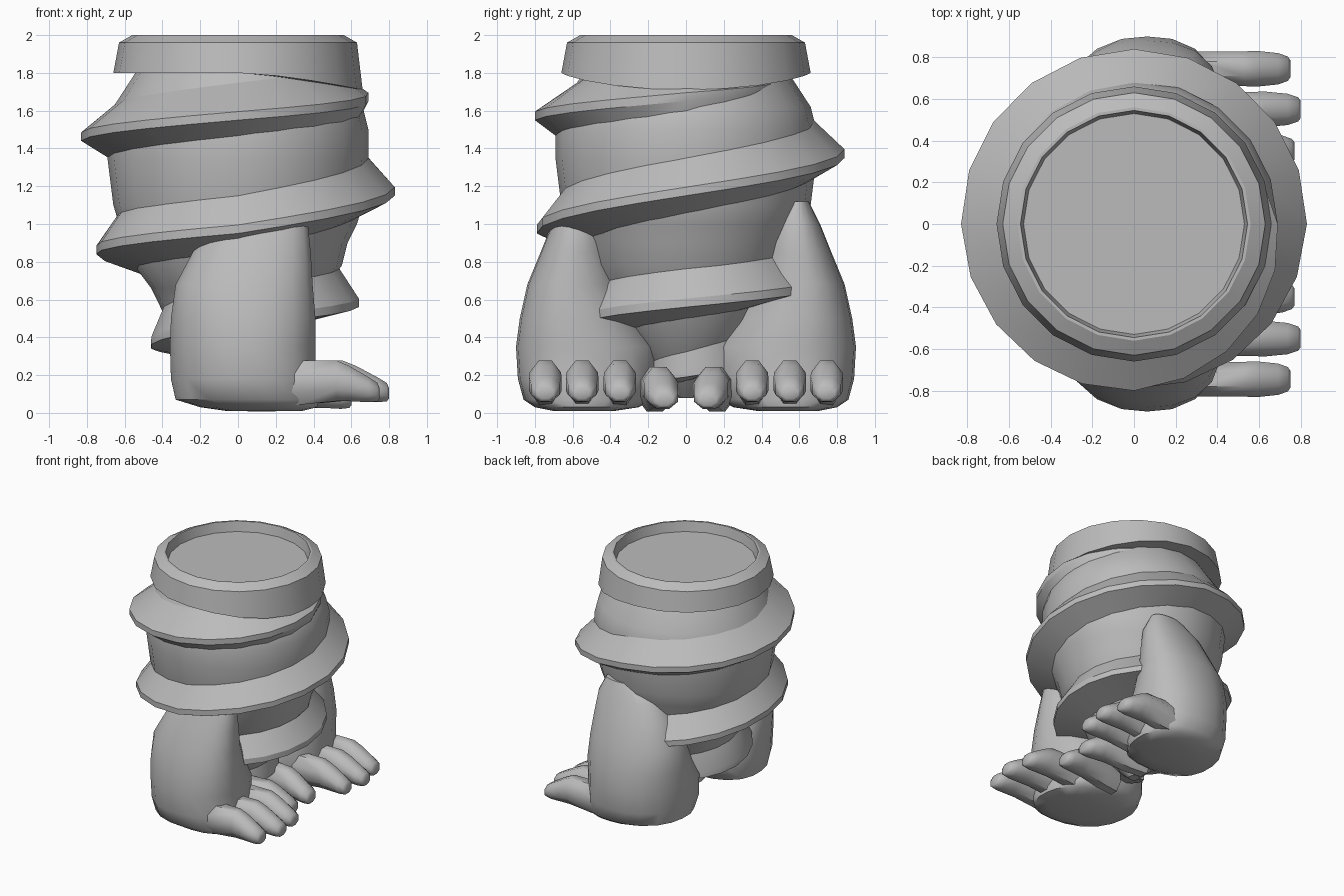
import bpy
import bmesh
from math import sin, cos, pi, radians

if "Cube" in bpy.data.objects:
    bpy.data.objects.remove(bpy.data.objects["Cube"], do_unlink=True)

SIDES = 20
grey = bpy.data.materials.new("plain_grey")
grey.use_nodes = True
grey.diffuse_color = (0.5, 0.5, 0.5, 1)
grey.node_tree.nodes["Principled BSDF"].inputs["Base Color"].default_value = (0.5, 0.5, 0.5, 1)


def lerp_table(table, t):
    """Interpolate rows of (key, values...) at key t."""
    if t <= table[0][0]:
        return table[0][1:]
    for a, b in zip(table, table[1:]):
        if t <= b[0]:
            f = (t - a[0]) / (b[0] - a[0])
            return tuple(p + (q - p) * f for p, q in zip(a[1:], b[1:]))
    return table[-1][1:]


def loft(name, rings, angle=30):
    """Skin a list of closed rings into one capped object."""
    bm = bmesh.new()
    rows = [[bm.verts.new(p) for p in ring] for ring in rings]
    n = len(rows[0])
    for a, b in zip(rows, rows[1:]):
        for i in range(n):
            j = (i + 1) % n
            bm.faces.new((a[i], a[j], b[j], b[i]))
    bm.faces.new(rows[0][::-1])
    bm.faces.new(rows[-1])
    bmesh.ops.recalc_face_normals(bm, faces=bm.faces)
    mesh = bpy.data.meshes.new(name)
    bm.to_mesh(mesh)
    bm.free()
    mesh.materials.append(grey)
    obj = bpy.data.objects.new(name, mesh)
    bpy.context.collection.objects.link(obj)
    bpy.ops.object.select_all(action="DESELECT")
    obj.select_set(True)
    bpy.context.view_layer.objects.active = obj
    bpy.ops.object.shade_smooth_by_angle(angle=radians(angle))


def circle(r, height):
    """Ring round the z axis; height is a function of the angle."""
    angles = [2 * pi * i / SIDES for i in range(SIDES)]
    return [(r * cos(a), r * sin(a), height(a)) for a in angles]


# Tapered screw core: height, radius
CORE = [(0.08, 0.04), (0.2, 0.17), (0.33, 0.27), (0.47, 0.37), (0.58, 0.42), (0.66, 0.46),
        (0.78, 0.55), (0.9, 0.58), (1.0, 0.63), (1.1, 0.66), (1.34, 0.69), (1.5, 0.69),
        (1.62, 0.66), (1.82, 0.53)]
loft("screw_core", [circle(r, lambda a, z=z: z) for z, r in CORE])

# Spiral thread: quarter turns, crest radius, crest height
THREAD = [(-2, 0.1, 0.13), (-1, 0.2, 0.17), (0, 0.27, 0.22), (1, 0.36, 0.29), (2, 0.46, 0.37),
          (3, 0.56, 0.49), (4, 0.64, 0.59), (5, 0.71, 0.69), (6, 0.75, 0.87), (7, 0.79, 0.98),
          (8, 0.83, 1.18), (9, 0.84, 1.38), (10, 0.83, 1.47), (11, 0.8, 1.58), (12, 0.69, 1.68),
          (13, 0.5, 1.76)]
sections = []
for step in range(-SIDES // 2, 13 * SIDES // 4 + 1):
    q = step * 4 / SIDES
    r, z = lerp_table(THREAD, q)
    low, high = z - min(0.15, 0.03 + 0.12 * z), min(z + 0.18, 1.81)
    profile = [(min(r, lerp_table(CORE, low)[0]) - 0.05, low), (r, z - 0.03), (r, z + 0.015),
               (min(r, lerp_table(CORE, high)[0]) - 0.01, high)]
    a = q * pi / 2
    sections.append([(pr * cos(a), pr * sin(a), pz) for pr, pz in profile])
loft("spiral_thread", sections, 25)


# Collar with a dipping lower edge and a recessed top
def collar_edge(a):
    return 1.8 - 0.09 * max(0, cos(a)) ** 1.5


rings = [circle(0.5, collar_edge), circle(0.66, collar_edge)]
for r, z in [(0.63, 1.96), (0.56, 2.0), (0.545, 2.0), (0.53, 1.92)]:
    rings.append(circle(r, lambda a, z=z: z))
loft("collar", rings)

# Leg cross-sections: height, back x, front x, inner y, outer y
LEG = [(0.01, -0.06, 0.34, 0.38, 0.7), (0.03, -0.2, 0.42, 0.25, 0.8), (0.07, -0.33, 0.43, 0.18, 0.86),
       (0.18, -0.355, 0.41, 0.14, 0.89), (0.35, -0.36, 0.41, 0.14, 0.9), (0.5, -0.355, 0.41, 0.25, 0.88),
       (0.68, -0.33, 0.395, 0.33, 0.84), (0.85, -0.24, 0.385, 0.38, 0.77), (1.0, -0.15, 0.37, 0.43, 0.71),
       (1.12, 0.02, 0.31, 0.5, 0.65)]


def leg_ring(z, x0, x1, y0, y1, n=20):
    """Rounded section, sheared a little towards the outer front."""
    ring = []
    for i in range(n):
        c, s = cos(2 * pi * i / n), sin(2 * pi * i / n)
        k = (abs(c) ** 2.3 + abs(s) ** 2.3) ** (-1 / 2.3)
        ring.append(((x0 + x1 + (c + 0.1 * s) * k * (x1 - x0)) / 2,
                     (y0 + y1 + s * k * (y1 - y0)) / 2, z))
    return ring


# Toe cross-sections: distance along, width factor, bottom, top
TOE = [(0.0, 0.9, 0.04, 0.26), (0.25, 1.0, 0.04, 0.28), (0.6, 1.0, 0.06, 0.28), (0.72, 1.03, 0.06, 0.25),
       (0.9, 0.9, 0.055, 0.19), (0.98, 0.7, 0.06, 0.16), (1.0, 0.5, 0.075, 0.13)]


def toe(name, side, y, start, tip, width=0.085, drop=0.0, lean=0.0):
    rings = []
    for t, w, z0, z1 in TOE:
        ring = []
        for i in range(8):
            a = 2 * pi * (i + 0.5) / 8
            ring.append((start + (tip - start) * t,
                         side * (y + lean * (1 - t) + 1.06 * width * w * cos(a)),
                         (z0 + z1) / 2 - drop + 1.06 * (z1 - z0) / 2 * sin(a)))
        rings.append(ring)
    loft(name, rings, 50)


for side, label in ((-1, "right"), (1, "left")):
    loft(label + "_leg", [[(x, side * y, z) for x, y, z in leg_ring(*row)] for row in LEG], 50)
    for number, (y, tip) in enumerate(((0.745, 0.75), (0.55, 0.8), (0.35, 0.77))):
        toe(f"{label}_toe_{number + 1}", side, y, 0.18, tip)
    toe(label + "_big_toe", side, 0.115, 0.05, 0.6, 0.09, 0.035, 0.06)
